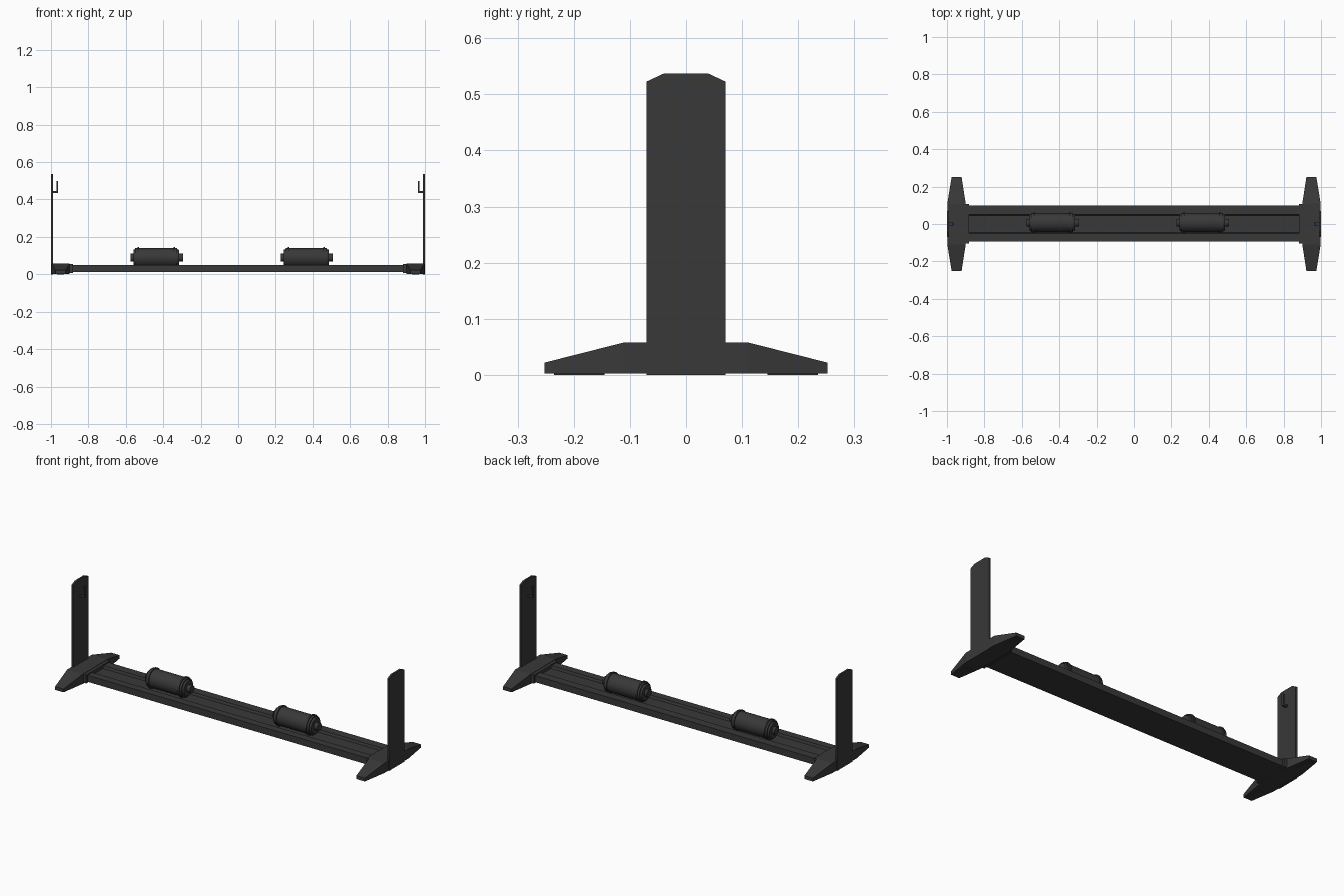
import bpy, bmesh, math

if "Cube" in bpy.data.objects:
    bpy.data.objects.remove(bpy.data.objects["Cube"])

dark = bpy.data.materials.new("dark_metal")
dark.diffuse_color = (0.04, 0.04, 0.04, 1)
dark.use_nodes = True
dark.node_tree.nodes["Principled BSDF"].inputs["Base Color"].default_value = dark.diffuse_color


def loft(name, sections, closed=False):
    """Join equal-length rings of points into a closed solid."""
    bm = bmesh.new()
    rings = [[bm.verts.new(p) for p in s] for s in sections]
    n = len(rings[0])
    for a, b in zip(rings, rings[1:]):
        for i in range(n):
            j = (i + 1) % n
            bm.faces.new((a[i], a[j], b[j], b[i]))
    bm.faces.new(rings[0])
    bm.faces.new(rings[-1])
    bmesh.ops.recalc_face_normals(bm, faces=bm.faces)
    mesh = bpy.data.meshes.new(name)
    bm.to_mesh(mesh)
    bm.free()
    ob = bpy.data.objects.new(name, mesh)
    bpy.context.collection.objects.link(ob)
    mesh.materials.append(dark)
    return ob


def extrude_x(name, profile, x0, x1):
    return loft(name, [[(x, y, z) for y, z in profile] for x in (x0, x1)])


def extrude_y(name, profile, y0, y1):
    return loft(name, [[(x, y, z) for x, z in profile] for y in (y0, y1)])


def rect(a0, a1, b0, b1):
    return [(a0, b0), (a1, b0), (a1, b1), (a0, b1)]


# Long base bar with a shallow channel along its top
bar = [(-0.093, 0.013), (0.098, 0.013), (0.098, 0.05), (0.05, 0.05),
       (0.045, 0.036), (-0.045, 0.036), (-0.05, 0.05), (-0.093, 0.05)]
extrude_x("base_bar", bar, -0.9, 0.9)

for s, side in ((-1, "left"), (1, "right")):
    # Tapered foot: y, outer x, inner x, top z
    stations = [(-0.252, 0.975, 0.922, 0.022), (-0.11, 0.998, 0.9, 0.058),
                (0.11, 0.998, 0.9, 0.058), (0.252, 0.975, 0.922, 0.022)]
    loft(side + "_foot", [[(s * x, y, z) for x, z in rect(xi, xo, 0.003, zt)]
                          for y, xo, xi, zt in stations])

    # Socket collar around the end of the bar
    extrude_x(side + "_socket", rect(-0.105, 0.108, 0.008, 0.056), s * 0.91, s * 0.882)

    # Thin pads under the foot
    for y in (-0.19, 0.19):
        extrude_x(side + "_foot_pad", rect(y - 0.045, y + 0.045, 0, 0.004),
                  s * 0.93, s * 0.967)

    # Upright plate with clipped top corners
    plate = [(-0.07, 0), (0.07, 0), (0.07, 0.523), (0.04, 0.537),
             (-0.04, 0.537), (-0.07, 0.523)]
    extrude_x(side + "_upright", plate, s * 1.0, s * 0.989)

    # J-shaped hook on the inner face
    hook = [(0.992, 0.434), (0.962, 0.434), (0.962, 0.5), (0.971, 0.5),
            (0.971, 0.445), (0.992, 0.445)]
    extrude_y(side + "_hook", [(s * x, z) for x, z in hook], -0.007, 0.007)

# Turned rollers: position along the axis, radius
turned = [(-0.138, 0.021), (-0.122, 0.021), (-0.122, 0.042), (-0.112, 0.046),
          (-0.112, 0.052), (-0.1, 0.052), (-0.1, 0.057), (-0.092, 0.057),
          (-0.092, 0.051), (0.092, 0.051), (0.092, 0.057), (0.1, 0.057),
          (0.1, 0.052), (0.112, 0.052), (0.112, 0.046), (0.122, 0.042),
          (0.122, 0.021), (0.144, 0.021)]
SIDES = 32
for cx, name in ((-0.438, "left_roller"), (0.365, "right_roller")):
    ring = [2 * math.pi * i / SIDES for i in range(SIDES)]
    ob = loft(name, [[(cx + x, 0.007 + r * math.cos(a), 0.089 + r * math.sin(a))
                      for a in ring] for x, r in turned])
    bpy.ops.object.select_all(action='DESELECT')
    ob.select_set(True)
    bpy.context.view_layer.objects.active = ob
    bpy.ops.object.shade_smooth_by_angle(angle=math.radians(30))
